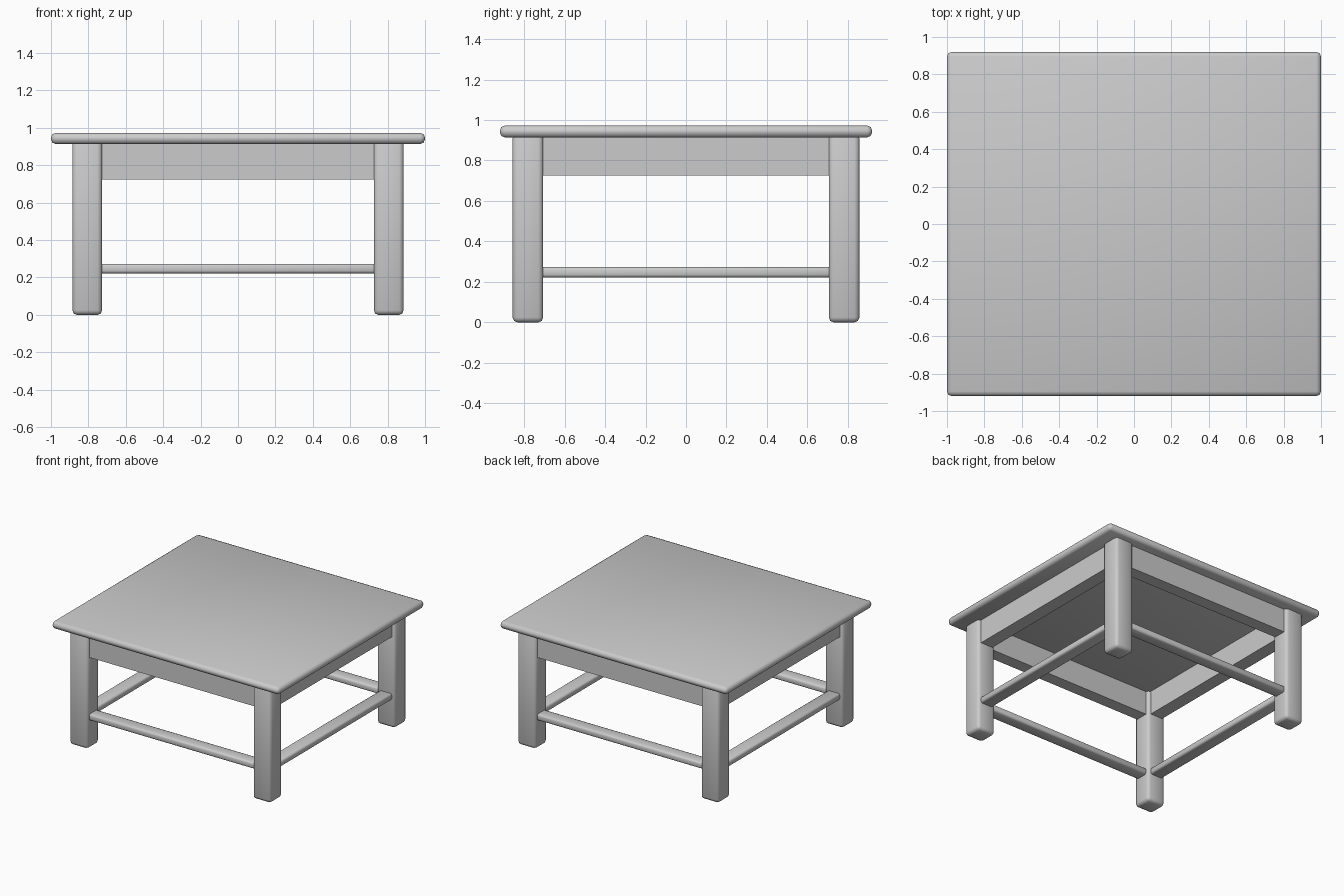
import bpy
import math

if "Cube" in bpy.data.objects:
    bpy.data.objects.remove(bpy.data.objects["Cube"])


def box(name, lo, hi, bevel):
    """Rounded box between two opposite corners."""
    bpy.ops.mesh.primitive_cube_add(
        size=1, location=[(a + b) / 2 for a, b in zip(lo, hi)])
    ob = bpy.context.object
    ob.name = name
    ob.scale = [b - a for a, b in zip(lo, hi)]
    bpy.ops.object.transform_apply(location=False, rotation=False, scale=True)
    if bevel:
        mod = ob.modifiers.new("soft_edges", 'BEVEL')
        mod.width = bevel
        mod.segments = 2
        bpy.ops.object.modifier_apply(modifier=mod.name)
        bpy.ops.object.shade_smooth_by_angle(angle=math.radians(50))
    return ob


TOP, UNDER = 0.973, 0.914            # tabletop faces
LX0, LX1 = 0.727, 0.885              # leg extent in x
LY0, LY1 = 0.706, 0.857              # leg extent in y
INSET = 0.025                        # rails sit back from the leg faces

# Tabletop
box("tabletop", (-1, -0.92, UNDER), (1, 0.92, TOP), 0.025)


def span(sign, a, b):
    return sorted((sign * a, sign * b))


# Legs
for sy, depth in ((-1, "front"), (1, "back")):
    for sx, side in ((-1, "left"), (1, "right")):
        x0, x1 = span(sx, LX0, LX1)
        y0, y1 = span(sy, LY0, LY1)
        box(f"{depth}_{side}_leg", (x0, y0, 0), (x1, y1, UNDER + 0.02), 0.024)

# Aprons under the top and low stretchers, on all four sides
for part, z0, z1, bevel in (("apron", 0.725, UNDER + 0.01, 0),
                            ("stretcher", 0.222, 0.273, 0.014)):
    for s, name in ((-1, "front"), (1, "back")):
        y0, y1 = span(s, LY0 + INSET, LY1 - INSET)
        box(f"{name}_{part}", (-LX0 - 0.02, y0, z0), (LX0 + 0.02, y1, z1), bevel)
    for s, name in ((-1, "left"), (1, "right")):
        x0, x1 = span(s, LX0 + INSET, LX1 - INSET)
        box(f"{name}_{part}", (x0, -LY0 - 0.02, z0), (x1, LY0 + 0.02, z1), bevel)
